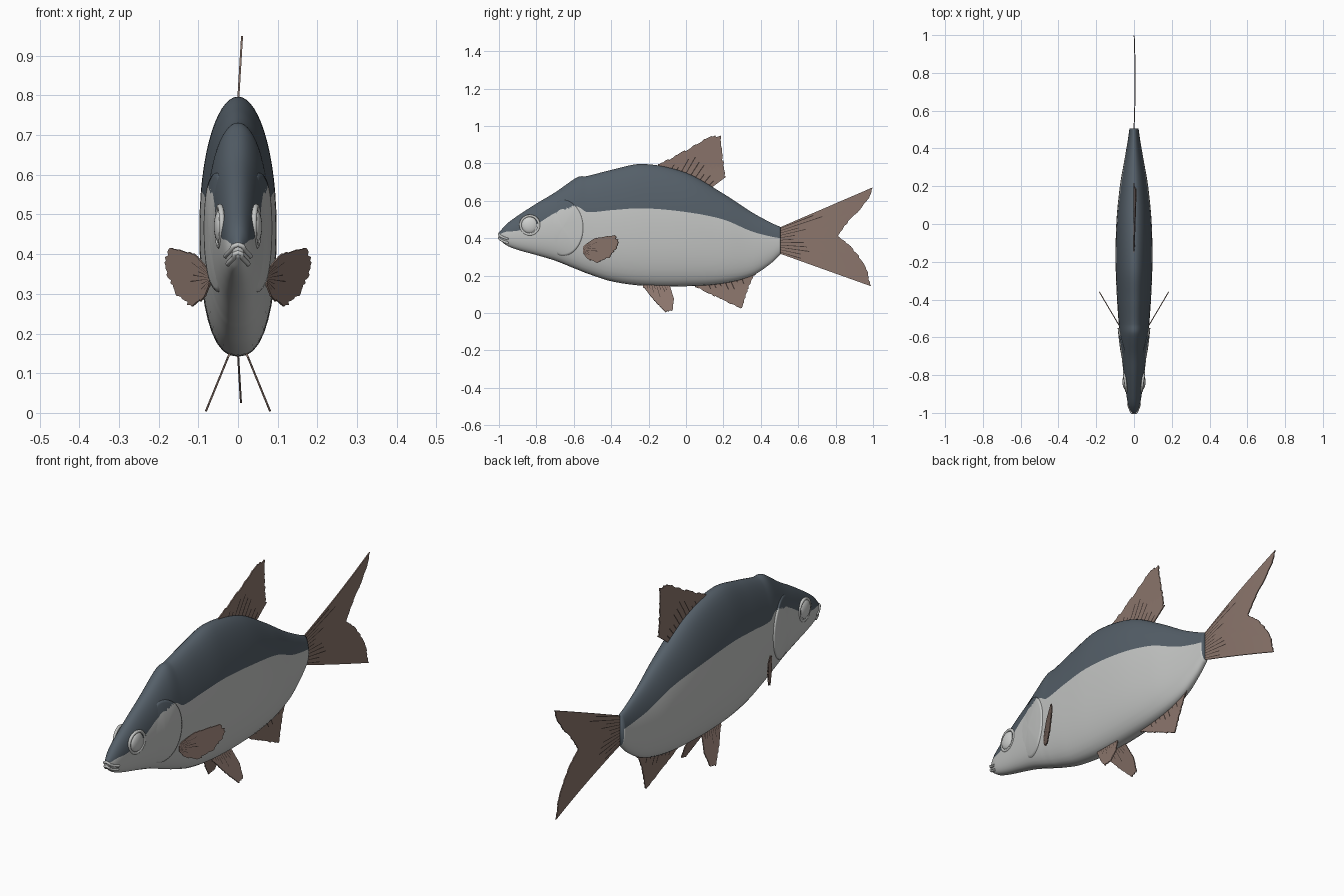
import bpy, bmesh, math, random
from mathutils import Vector

random.seed(4)
cube = bpy.data.objects.get("Cube")
if cube:
    bpy.data.objects.remove(cube, do_unlink=True)


def material(name, r, g, b):
    m = bpy.data.materials.new(name)
    m.use_nodes = True
    m.diffuse_color = (r, g, b, 1)
    m.node_tree.nodes["Principled BSDF"].inputs["Base Color"].default_value = (r, g, b, 1)
    return m


BACK = material("slate back", .09, .115, .14)
BELLY = material("silver belly", .55, .56, .55)
FIN = material("brown fin", .26, .18, .15)
RAY = material("dark fin ray", .05, .035, .03)
EYE = material("pale eye", .62, .63, .62)


def make_object(name, verts, faces, slots, mats, smooth=True):
    mesh = bpy.data.meshes.new(name)
    mesh.from_pydata(verts, [], faces)
    bm = bmesh.new()
    bm.from_mesh(mesh)
    bmesh.ops.recalc_face_normals(bm, faces=bm.faces)
    bm.to_mesh(mesh)
    bm.free()
    for m in mats:
        mesh.materials.append(m)
    for poly, slot in zip(mesh.polygons, slots):
        poly.material_index = slot
        poly.use_smooth = smooth
    obj = bpy.data.objects.new(name, mesh)
    bpy.context.collection.objects.link(obj)
    return obj


def mirror_x(obj):
    obj.modifiers.new("mirror", 'MIRROR')


# Body stations: y, underside, top, half width, colour line
STATIONS = [Vector(row) for row in (
    (-1, .395, .43, .012, .42), (-.96, .362, .475, .03, .435),
    (-.9, .338, .52, .041, .44), (-.8, .31, .585, .054, .475),
    (-.7, .28, .645, .066, .535), (-.6, .24, .715, .076, .57),
    (-.57, .228, .73, .078, .565), (-.53, .212, .732, .081, .54),
    (-.4, .17, .765, .09, .55), (-.23, .146, .797, .097, .56),
    (0, .143, .75, .094, .54), (.2, .158, .638, .075, .5),
    (.35, .198, .54, .049, .437), (.45, .262, .485, .032, .41),
    (.505, .315, .46, .024, .4))]


def smooth_rows(rows, steps):
    out = []
    for i in range(len(rows) - 1):
        a, b = rows[i], rows[i + 1]
        span = b[0] - a[0]
        p, n = rows[max(i - 1, 0)], rows[min(i + 2, len(rows) - 1)]
        ta = (b - p) / (b[0] - p[0]) * span
        tb = (n - a) / (n[0] - a[0]) * span
        for k in range(steps):
            t = k / steps
            out.append(a * (2*t**3 - 3*t*t + 1) + ta * (t**3 - 2*t*t + t)
                       + b * (3*t*t - 2*t**3) + tb * (t**3 - t*t))
    return out + [rows[-1]]


ROWS = smooth_rows(STATIONS, 6)


def row_at(y):
    for a, b in zip(ROWS, ROWS[1:]):
        if y <= b[0]:
            return a.lerp(b, max(0, (y - a[0]) / (b[0] - a[0])))
    return ROWS[-1]


def half_width(row, z):
    mid, half = (row[1] + row[2]) / 2, (row[2] - row[1]) / 2
    t = max(-1, min(1, (z - mid) / half))
    p = 2 if t > 0 else 2.4
    return row[3] * (1 - abs(t)**p)**(1 / p)


# Body: rings whose edge loop follows the colour line
def build_body():
    n, verts, faces, slots = 12, [], [], []
    for row in ROWS:
        mid, half = (row[1] + row[2]) / 2, (row[2] - row[1]) / 2
        line = math.asin(max(-.95, min(.95, (row[4] - mid) / half)))
        angles = [math.pi/2 + (line - math.pi/2) * k / n for k in range(n)]
        angles += [line - (line + math.pi/2) * k / n for k in range(n + 1)]
        side = [(mid + half * math.sin(a)) for a in angles]
        ring = [(half_width(row, z), row[0], z) for z in side]
        verts += ring + [(-x, y, z) for x, y, z in ring[-2:0:-1]]
    count = 4 * n
    for i in range(len(ROWS) - 1):
        for k in range(count):
            j = (k + 1) % count
            faces.append([i*count + k, i*count + j, (i+1)*count + j, (i+1)*count + k])
            slots.append(0 if k < n or k >= 3 * n else 1)
    last = (len(ROWS) - 1) * count
    faces += [list(range(count)), list(range(last, last + count))]
    make_object("body", verts, faces, slots + [1, 0], [BACK, BELLY])


build_body()


# Gill cover: shell hugging the head, raised along its rear edge
def build_gill_cover():
    rings, count = 12, 72
    verts, faces, slots = [], [], []
    for r in range(rings + 2):
        s = min(r + .05, rings) / rings
        for k in range(count):
            a = math.tau * k / count
            y = -.66 + s * math.cos(a) * (.11 if math.cos(a) > 0 else .08)
            z = .455 + s * math.sin(a) * .15
            rear = max(0, min(1, .5 + .8 * math.cos(a)))
            lift = -.012 if r > rings else .009 * (s * rear + (1 - s) * .4) - .002 * s
            verts.append((half_width(row_at(y), z) + lift, y, z))
    for r in range(rings + 1):
        for k in range(count):
            j = (k + 1) % count
            face = [r*count + k, r*count + j, (r+1)*count + j, (r+1)*count + k]
            c = sum((Vector(verts[v]) for v in face), Vector()) / 4
            faces.append(face)
            slots.append(0 if c.z > row_at(c.y)[4] else 1)
    faces.append(list(range(count)))
    mirror_x(make_object("gill_cover", verts, faces, slots + [1], [BACK, BELLY]))


build_gill_cover()


# Eyes with a raised socket ring
def finish(name, mat):
    obj = bpy.context.object
    obj.name = name
    obj.data.materials.append(mat)
    bpy.ops.object.shade_smooth()


for side, label in ((1, "left"), (-1, "right")):
    bpy.ops.mesh.primitive_uv_sphere_add(segments=32, ring_count=16, radius=.045,
                                         location=(side * .042, -.835, .47))
    bpy.context.object.scale.x = .42
    finish(label + "_eye", EYE)
    bpy.ops.mesh.primitive_torus_add(major_radius=.05, minor_radius=.007, major_segments=40,
                                     minor_segments=8, location=(side * .046, -.835, .47),
                                     rotation=(0, math.pi / 2, -side * .12))
    finish(label + "_eye_socket", BELLY)


# Lips: thin rounded bands around the snout
def build_lip(name, z_front, z_back, mat):
    path = []
    for k in range(-8, 9):
        t = abs(k) / 8
        y, z = -1 + .05 * t * t, z_front + (z_back - z_front) * t
        path.append((math.copysign(half_width(row_at(y), z), k) if k else 0, y, z))
    curve = bpy.data.curves.new(name, 'CURVE')
    curve.dimensions = '3D'
    curve.bevel_depth = .006
    curve.use_fill_caps = True
    spline = curve.splines.new('POLY')
    spline.points.add(len(path) - 1)
    for point, co in zip(spline.points, path):
        point.co = (*co, 1)
    curve.materials.append(mat)
    bpy.context.collection.objects.link(bpy.data.objects.new(name, curve))


build_lip("upper_lip", .424, .395, BELLY)
build_lip("lower_lip", .404, .375, BELLY)


# Fins: ragged webs fanned from a root line to an outer edge, with dark rays
def resample(points, count):
    pts = [Vector(p) for p in points]
    lengths = [(b - a).length for a, b in zip(pts, pts[1:])]
    out = []
    for k in range(count + 1):
        d = sum(lengths) * k / count
        for i, length in enumerate(lengths):
            if d <= length or i == len(lengths) - 1:
                out.append(pts[i].lerp(pts[i + 1], min(1, d / length)))
                break
            d -= length
    return out


def build_fin(name, root, edge, x_at, ragged=.008, mirrored=False):
    columns, rows = 56, 8
    verts, faces, slots = [], [], []
    for k, (a, b) in enumerate(zip(resample(root, columns), resample(edge, columns))):
        trim = random.random() * ragged if 0 < k < columns else 0
        b = b - (b - a).normalized() * trim
        for r in range(rows + 1):
            y, z = a.lerp(b, r / rows)
            verts.append((x_at(y, z), y, z))
    for k in range(columns):
        ray = random.randint(2, 4) if k % 5 == 2 else 0
        for r in range(rows):
            i = k * (rows + 1) + r
            faces.append([i, i + 1, i + rows + 2, i + rows + 1])
            slots.append(1 if r < ray else 0)
    fin = make_object(name, verts, faces, slots, [FIN, RAY], smooth=False)
    web = fin.modifiers.new("thickness", 'SOLIDIFY')
    web.thickness, web.offset = .005, 0
    if mirrored:
        mirror_x(fin)


build_fin("dorsal_fin", [(-.15, .77), (.0, .735), (.13, .665)],
          [(-.15, .795), (.02, .885), (.12, .945), (.19, .955), (.2, .82), (.217, .73)],
          lambda y, z: max(0, z - .78) * .06, .014)
build_fin("tail_fin", [(.495, .455), (.495, .32)],
          [(.999, .672), (.99, .63), (.93, .55), (.87, .49), (.815, .41),
           (.87, .37), (.93, .3), (.97, .23), (.99, .143)],
          lambda y, z: .006 * math.sin((y - .5) * 6), .008)
build_fin("anal_fin", [(.04, .16), (.2, .175), (.37, .225)],
          [(.05, .138), (.18, .075), (.3, .018), (.32, .085), (.345, .16), (.378, .215)],
          lambda y, z: max(0, .15 - z) * .06)
build_fin("pelvic_fin", [(-.23, .16), (-.09, .16)],
          [(-.23, .14), (-.165, .06), (-.11, .003), (-.07, .012), (-.063, .075), (-.085, .14)],
          lambda y, z: .022 + (.148 - z) * .41, .006, True)
build_fin("pectoral_fin", [(-.55, .355), (-.55, .325)],
          [(-.535, .37), (-.48, .405), (-.38, .417), (-.352, .385), (-.37, .34),
           (-.42, .285), (-.47, .264), (-.525, .285), (-.545, .315)],
          lambda y, z: .074 + (y + .545) * .59, .014, True)
